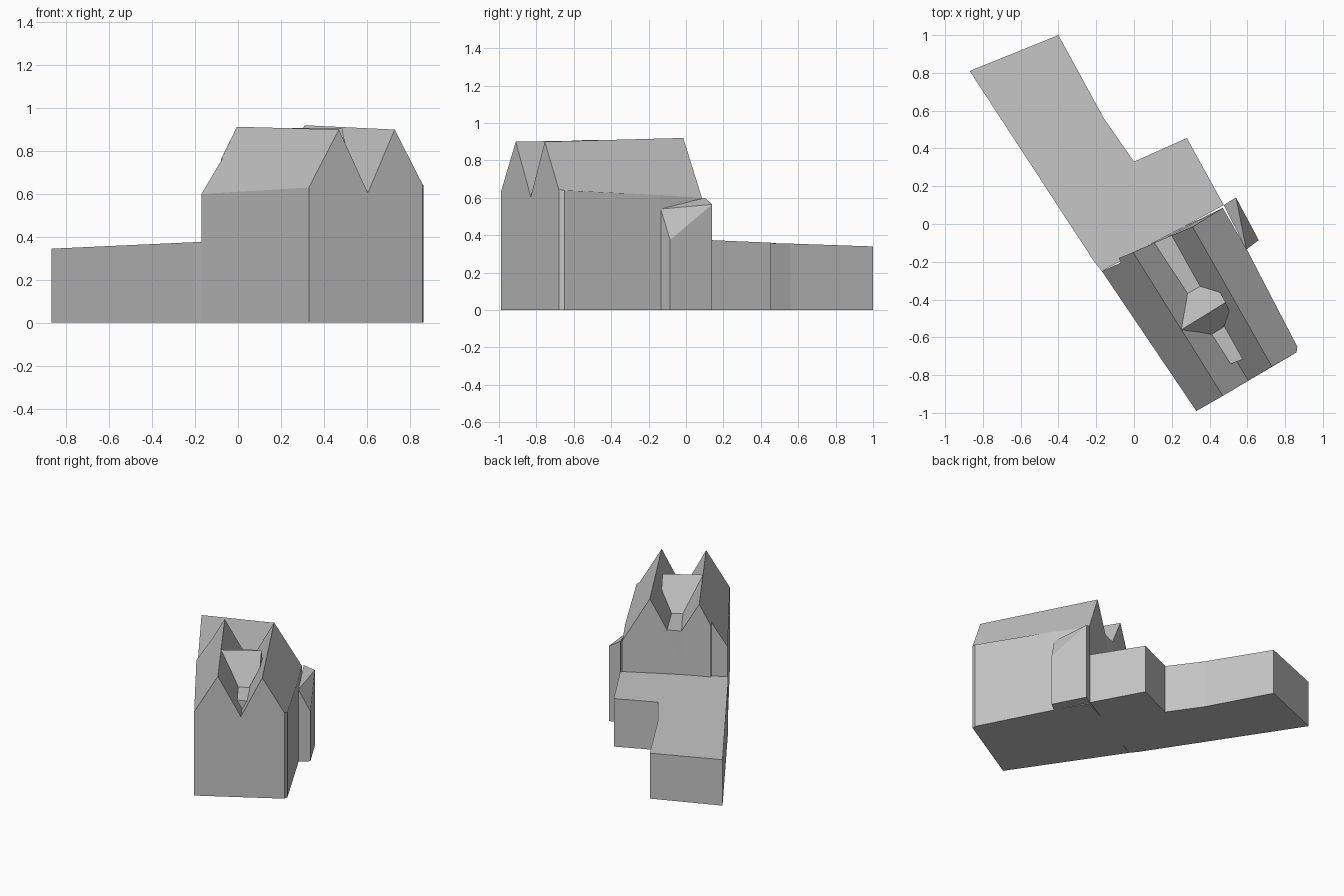
import bpy, bmesh
from mathutils import Vector

if "Cube" in bpy.data.objects:
    bpy.data.objects.remove(bpy.data.objects["Cube"])

grey = bpy.data.materials.new("plain_grey")
grey.diffuse_color = (0.55, 0.55, 0.55, 1)
grey.use_nodes = True
grey.node_tree.nodes["Principled BSDF"].inputs["Base Color"].default_value = grey.diffuse_color


def finish(name, bm):
    """Turn a bmesh into a flat-shaded grey object."""
    bmesh.ops.recalc_face_normals(bm, faces=bm.faces)
    mesh = bpy.data.meshes.new(name)
    bm.to_mesh(mesh)
    bm.free()
    mesh.materials.append(grey)
    obj = bpy.data.objects.new(name, mesh)
    bpy.context.collection.objects.link(obj)
    return obj


def block(name, tops, base=0.0, split=False):
    """Vertical walls below a loop of top corners."""
    bm = bmesh.new()
    up = [bm.verts.new(p) for p in tops]
    low = [bm.verts.new((p[0], p[1], base)) for p in tops]
    n = len(tops)
    for i in range(n):
        j = (i + 1) % n
        bm.faces.new((low[i], low[j], up[j], up[i]))
    bm.faces.new(low)
    if split:  # fold the sloping top along one diagonal
        bm.faces.new((up[0], up[1], up[3]))
        bm.faces.new((up[1], up[2], up[3]))
    else:
        bm.faces.new(up)
    return finish(name, bm)


# Main house: twin-gabled roof spanning the front and back profiles
front = [(.33, -.99, .63), (.47, -.91, .90), (.605, -.83, .605),
         (.73, -.755, .90), (.86, -.68, .645)]
back = [(-.17, -.25, .60), (-.07, -.205, .77), (-.08, -.18, .76),
        (-.005, -.15, .913), (.155, -.08, .61), (.31, -.015, .92),
        (.47, .085, .60)]
side = [(.865, -.65, .64), (.60, -.14, .615)]  # right eave

bm = bmesh.new()
F, B, S = ([bm.verts.new(p) for p in pts] for pts in (front, back, side))


def ground(v):
    return bm.verts.new((v.co.x, v.co.y, 0))


roof = [
    [F[0], F[1], B[3], B[2], B[1], B[0]],
    [F[1], F[2], B[4], B[3]],
    [F[2], F[3], B[5], B[4]],
    [F[3], F[4], S[0], S[1], B[6], B[5]],
]
for f in roof:
    bm.faces.new(f)
g = {v: ground(v) for v in (F[0], F[4], S[0], S[1], B[6], B[2], B[1], B[0])}
bm.faces.new([g[F[0]], g[F[4]]] + F[::-1])
for a, b in ((F[4], S[0]), (S[0], S[1]), (S[1], B[6]),
             (B[2], B[1]), (B[1], B[0]), (B[0], F[0])):
    bm.faces.new((g[a], g[b], b, a))
bm.faces.new([g[B[6]], g[B[2]]] + B[2:])
bm.faces.new(list(g.values()))
finish("main_house", bm)

# Low rear wing with a gently falling flat roof
block("rear_wing", [(-.87, .81, .345), (-.40, 1.0, .34), (-.16, .56, .355),
                    (0, .33, .36), (.28, .455, .36), (.475, .10, .375),
                    (-.17, -.25, .375), (-.21, -.20, .375)])

# Side bay with a twisted sloping top
block("side_bay", [(.66, -.085, .375), (.54, .14, .565),
                   (.475, .10, .60), (.595, -.135, .54)], split=True)

# Flat gutters lying in the valley, either side of the cross gable
block("back_gutter", [(.105, -.10, .70), (.205, -.057, .70),
                      (.36, -.33, .68), (.27, -.375, .68)], .5)
block("front_gutter", [(.40, -.59, .68), (.48, -.54, .68),
                       (.58, -.715, .67), (.50, -.745, .67)], .58)

# Cross gable bridging the two ridges
bm = bmesh.new()
for p in [(.25, -.56, .908), (.485, -.415, .908),
          (.28, -.37, .68), (.35, -.33, .68), (.455, -.36, .815),
          (.41, -.585, .68), (.475, -.545, .68), (.505, -.46, .805)]:
    bm.verts.new(p)
bmesh.ops.convex_hull(bm, input=bm.verts)
bmesh.ops.dissolve_limit(bm, angle_limit=.08, verts=bm.verts, edges=bm.edges)
finish("cross_gable", bm)
